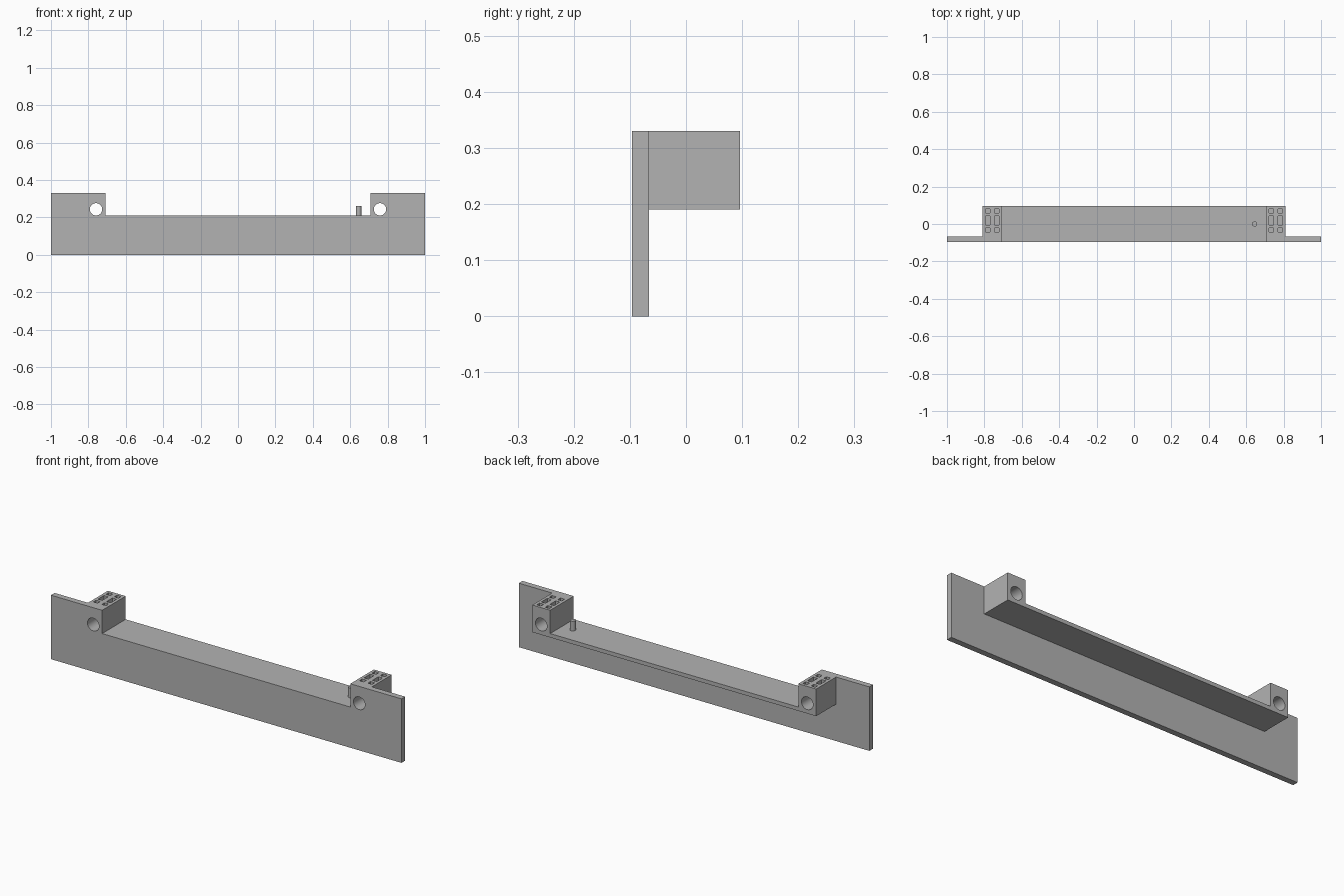
import bpy
import bmesh
import math
from mathutils import Matrix

cube = bpy.data.objects.get("Cube")
if cube:
    bpy.data.objects.remove(cube, do_unlink=True)

grey = bpy.data.materials.new("plain grey")
grey.use_nodes = True
COLOUR = (0.45, 0.45, 0.45, 1)
grey.diffuse_color = COLOUR
grey.node_tree.nodes["Principled BSDF"].inputs["Base Color"].default_value = COLOUR

FRONT, PLATE_BACK, BACK = -0.096, -0.066, 0.096
SHELF_BOTTOM, SHELF_TOP, TOP = 0.19, 0.21, 0.33
NOTCH, BLOCK_END = 0.708, 0.81


def finish(name, bm):
    bmesh.ops.recalc_face_normals(bm, faces=bm.faces)
    mesh = bpy.data.meshes.new(name)
    bm.to_mesh(mesh)
    bm.free()
    mesh.materials.append(grey)
    obj = bpy.data.objects.new(name, mesh)
    bpy.context.collection.objects.link(obj)
    return obj


def u_shape(name, half_width, bottom, y0, y1):
    """Notched outline in x and z, extruded along y."""
    right = [(half_width, bottom), (half_width, TOP), (NOTCH, TOP), (NOTCH, SHELF_TOP)]
    outline = right + [(-x, z) for x, z in reversed(right)]
    bm = bmesh.new()
    face = bm.faces.new([bm.verts.new((x, y0, z)) for x, z in outline])
    out = bmesh.ops.extrude_face_region(bm, geom=[face])["geom"]
    verts = [v for v in out if isinstance(v, bmesh.types.BMVert)]
    bmesh.ops.translate(bm, verts=verts, vec=(0, y1 - y0, 0))
    return finish(name, bm)


def add_cylinder(bm, centre, radius, depth, rotation=None, segments=32):
    matrix = Matrix.Translation(centre) @ (rotation or Matrix())
    bmesh.ops.create_cone(bm, cap_ends=True, segments=segments, radius1=radius,
                          radius2=radius, depth=depth, matrix=matrix)


def boolean(obj, tool, operation):
    mod = obj.modifiers.new(operation, "BOOLEAN")
    mod.object = tool
    mod.operation = operation
    mod.solver = "EXACT"
    bpy.context.view_layer.objects.active = obj
    bpy.ops.object.modifier_apply(modifier=mod.name)
    bpy.data.objects.remove(tool, do_unlink=True)


# Front plate joined to the shelf with its two end blocks
body = u_shape("bracket_body", 1.0, 0.0, FRONT, PLATE_BACK)
shelf = u_shape("shelf_and_blocks", BLOCK_END, SHELF_BOTTOM, PLATE_BACK - 0.01, BACK)
boolean(body, shelf, "UNION")

# Round bores through the blocks from front to back
bm = bmesh.new()
for side in (-1, 1):
    add_cylinder(bm, (side * 0.759, 0, 0.243), 0.033, 0.4, Matrix.Rotation(math.pi / 2, 4, "X"))
boolean(body, finish("bore_cutter", bm), "DIFFERENCE")

# Small sockets in the top of each block
bm = bmesh.new()
for side in (-1, 1):
    for x in (0.735, 0.783):
        for y, length in ((0.07, 0.022), (0.019, 0.048), (-0.032, 0.022)):
            matrix = Matrix.Translation((side * x, y, TOP)) @ Matrix.Diagonal((0.024, length, 0.08, 1))
            bmesh.ops.create_cube(bm, size=1, matrix=matrix)
boolean(body, finish("socket_cutter", bm), "DIFFERENCE")

# Upright peg on the shelf
bm = bmesh.new()
add_cylinder(bm, (0.645, 0, 0.2325), 0.014, 0.055)
peg = finish("peg", bm)

bpy.ops.object.select_all(action="DESELECT")
for obj in (body, peg):
    obj.select_set(True)
bpy.context.view_layer.objects.active = body
bpy.ops.object.shade_smooth_by_angle(angle=math.radians(30))
